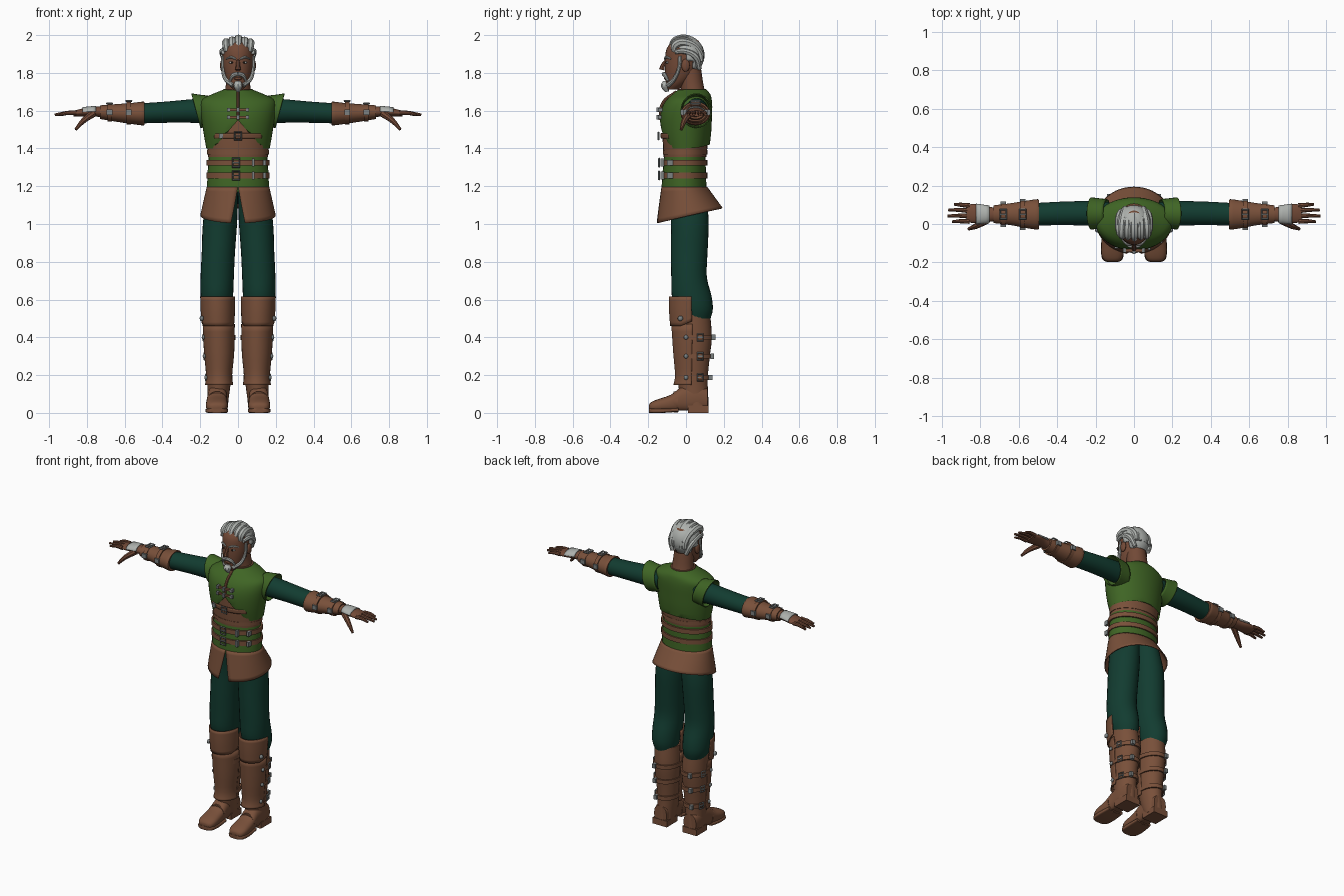
import bpy, bmesh, math
from math import sin, cos, pi, radians
from mathutils import Matrix, Vector

default_cube = bpy.data.objects.get("Cube")
if default_cube:
    bpy.data.objects.remove(default_cube)


def material(name, *rgb):
    mat = bpy.data.materials.new(name)
    mat.use_nodes = True
    mat.diffuse_color = (*rgb, 1)
    mat.node_tree.nodes["Principled BSDF"].inputs["Base Color"].default_value = (*rgb, 1)
    return mat


LEATHER = material("brown leather", .19, .08, .042)
SKIN = material("brown skin", .17, .068, .038)
GREEN = material("leaf green cloth", .05, .13, .018)
DARK = material("dark green cloth", .006, .045, .03)
HAIR = material("grey hair", .42, .44, .42)
METAL = material("steel", .2, .22, .22)
BLACK = material("dark iris", .012, .01, .008)


def finish(obj, name, mat, mirror=False, thick=0):
    obj.name = name
    obj.data.materials.clear()
    obj.data.materials.append(mat)
    bpy.ops.object.select_all(action='DESELECT')
    obj.select_set(True)
    bpy.context.view_layer.objects.active = obj
    bpy.ops.object.shade_smooth_by_angle(angle=radians(42))
    if thick:
        obj.modifiers.new("Thickness", 'SOLIDIFY').thickness = thick
    if mirror:
        obj.modifiers.new("Mirror", 'MIRROR')
    return obj


def from_bmesh(bm, name, mat, **kw):
    bmesh.ops.recalc_face_normals(bm, faces=bm.faces)
    mesh = bpy.data.meshes.new(name)
    bm.to_mesh(mesh)
    bm.free()
    obj = bpy.data.objects.new(name, mesh)
    bpy.context.collection.objects.link(obj)
    return finish(obj, name, mat, **kw)


def grid(name, rows, mat, closed=True, caps=False, **kw):
    bm = bmesh.new()
    vs = [[bm.verts.new(p) for p in row] for row in rows]
    n = len(rows[0])
    for a, b in zip(vs, vs[1:]):
        for i in range(n if closed else n - 1):
            j = (i + 1) % n
            bm.faces.new((a[i], a[j], b[j], b[i]))
    if caps:
        bm.faces.new(vs[0])
        bm.faces.new(vs[-1])
    return from_bmesh(bm, name, mat, **kw)


def smoothed(rings, k=3):
    # Catmull-Rom resampling between the given rings
    out = []
    for i in range(len(rings) - 1):
        a, b, c, d = (rings[min(max(i + o, 0), len(rings) - 1)] for o in (-1, 0, 1, 2))
        for s in range(k):
            t = s / k
            out.append([q + .5 * t * (r - p + t * (2*p - 5*q + 4*r - s2 + t * (3*(q - r) + s2 - p)))
                        for p, q, r, s2 in zip(a, b, c, d)])
    return out + [rings[-1]]


def loft(name, rings, mat, axis='z', arc=None, power=1, warp=None, smooth=True, n=28, **kw):
    # Each ring: position along the axis, centre (two), radii (two)
    start, end = arc or (0, 2 * pi)
    rows = []
    for t, a, b, ra, rb in smoothed(rings) if smooth else rings:
        row = []
        for i in range(n):
            ang = start + (end - start) * i / (n - 1 if arc else n)
            c, s = cos(ang), sin(ang)
            u = a + ra * math.copysign(abs(c) ** power, c)
            v = b + rb * math.copysign(abs(s) ** power, s)
            p = {'z': (u, v, t), 'x': (t, u, v), 'y': (u, t, v)}[axis]
            row.append(warp(*p) if warp else p)
        rows.append(row)
    return grid(name, rows, mat, closed=not arc, **kw)


def band(name, t, width, a, b, ra, rb, mat=LEATHER, axis='z', **kw):
    h = width / 2
    rings = [(t + o, a, b, ra + g, rb + g) for o, g in ((-h, -.01), (-h, 0), (h, 0), (h, -.01))]
    return loft(name, rings, mat, axis, smooth=False, **kw)


def ball(name, loc, scale, mat, **kw):
    bm = bmesh.new()
    m = Matrix.Translation(loc) @ Matrix.Diagonal((*scale, 1))
    bmesh.ops.create_uvsphere(bm, u_segments=20, v_segments=14, radius=1, matrix=m)
    return from_bmesh(bm, name, mat, **kw)


def box(name, loc, size, mat, normal=(0, 0, 1), **kw):
    bm = bmesh.new()
    turn = Vector(normal).to_track_quat('Z', 'Y').to_matrix().to_4x4()
    m = Matrix.Translation(loc) @ turn @ Matrix.Diagonal((*size, 1))
    bmesh.ops.create_cube(bm, size=1, matrix=m)
    return from_bmesh(bm, name, mat, **kw)


def tube(name, points, radii, mat, **kw):
    curve = bpy.data.curves.new(name, 'CURVE')
    curve.dimensions, curve.bevel_depth, curve.bevel_resolution = '3D', 1, 2
    curve.use_fill_caps, curve.resolution_u = True, 5
    spline = curve.splines.new('BEZIER')
    spline.bezier_points.add(len(points) - 1)
    for bp, p, r in zip(spline.bezier_points, points, radii):
        bp.co, bp.radius = p, r
        bp.handle_left_type = bp.handle_right_type = 'AUTO'
    obj = bpy.data.objects.new(name, curve)
    bpy.context.collection.objects.link(obj)
    bpy.ops.object.select_all(action='DESELECT')
    obj.select_set(True)
    bpy.context.view_layer.objects.active = obj
    bpy.ops.object.convert(target='MESH')
    return finish(bpy.context.view_layer.objects.active, name, mat, **kw)


def buckle(name, loc, normal, w=.036, h=.04, mirror=False):
    bpy.ops.mesh.primitive_torus_add(location=(0, 0, 0), major_segments=4, minor_segments=4,
                                     major_radius=1, minor_radius=.2)
    obj = bpy.context.object
    turn = Vector(normal).to_track_quat('Z', 'Y').to_matrix().to_4x4()
    size = Matrix.Diagonal((w * .7, h * .7, .025, 1))
    obj.data.transform(Matrix.Translation(loc) @ turn @ size @ Matrix.Rotation(pi / 4, 4, 'Z'))
    finish(obj, name + "_frame", METAL, mirror)
    box(name + "_tongue", loc, (w, .007, .01), METAL, normal, mirror=mirror)


# Torso layers
loft("waist_tunic", [(1.17, 0, -.01, .164, .12), (1.25, 0, -.01, .162, .116),
                     (1.37, 0, -.006, .155, .109)], GREEN)
loft("under_jerkin", [(1.355, 0, -.005, .158, .113), (1.45, 0, -.003, .168, .121),
                      (1.56, 0, 0, .18, .126)], LEATHER)


def vest_hem(x, y, z):
    lift = .15 * max(0, 1 - abs(x) / .13) if y < 0 else .02 * cos(x * 9)
    return x, y, max(z, 1.4 + lift)


loft("vest", [(1.40, 0, .003, .168, .12), (1.48, 0, 0, .182, .133), (1.56, 0, 0, .194, .137),
              (1.62, 0, .007, .2, .132), (1.66, 0, .018, .19, .118), (1.69, 0, .03, .13, .097),
              (1.715, 0, .033, .068, .07)], GREEN, warp=vest_hem, n=48)
loft("shoulder_caps", [(.14, .055, 1.6, .074, .08), (.19, .055, 1.6, .08, .086),
                       (.222, .055, 1.6, .084, .092)], GREEN, 'x', mirror=True, thick=.006,
     warp=lambda x, y, z: (x + (z - 1.6) * .25, y, z))
band("collar", 1.705, .022, 0, .03, .076, .076)
tube("front_seam", [(0, -.05, 1.7), (0, -.122, 1.64), (0, -.136, 1.55)], [.009] * 3, LEATHER)

# Chest clasps, chest strap and waist belts
for z in (1.605, 1.565):
    box("chest_clasp", (0, -.138, z), (.1, .014, .012), LEATHER)
    box("clasp_pin", (0, -.146, z), (.014, .02, .026), METAL)
    box("clasp_ends", (.05, -.136, z), (.016, .024, .02), METAL, mirror=True)
loft("chest_strap", [(1.452, 0, -.003, .172, .13), (1.48, 0, -.003, .174, .133)], LEATHER,
     arc=(1.24 * pi, 1.76 * pi), thick=.01)
buckle("chest_buckle", (0, -.145, 1.466), (0, -1, 0))
box("chest_strap_tip", (-.09, -.118, 1.466), (.022, .02, .026), METAL)
for z in (1.325, 1.257):
    band("waist_belt", z, .03, 0, -.01, .168, .124)
    buckle("waist_buckle", (-.01, -.142, z), (0, -1, 0), .036, .046)
    box("belt_loop", (.08, -.124, z), (.014, .02, .042), METAL)
    box("belt_tip", (.14, -.085, z), (.016, .03, .03), METAL)
band("back_wrap_strap", 1.38, .022, 0, -.005, .163, .118)

# Flared skirt with a front slit
skirt = []
for i in range(9):
    v = i / 8
    gap = .01 + .18 * v
    row = []
    for j in range(49):
        a = -pi / 2 + gap + (2 * pi - 2 * gap) * j / 48
        row.append(((.166 + .034 * v) * cos(a), -.008 + .026 * v + (.122 + .054 * v) * sin(a),
                    1.195 - v * (.15 - .04 * sin(a))))
    skirt.append(row)
grid("leather_skirt", skirt, LEATHER, closed=False, thick=.006)

# Legs and boots
loft("trousers", [(1.17, .075, .005, .075, .1), (1.02, .094, .02, .09, .1),
                  (.85, .104, .017, .088, .097), (.72, .11, .016, .088, .094),
                  (.62, .112, .03, .086, .105), (.55, .112, .047, .08, .095),
                  (.5, .108, .05, .068, .08)], DARK, caps=True, mirror=True)
loft("boot_shafts", [(.52, .105, .036, .076, .092), (.4, .1, .04, .079, .097),
                     (.3, .1, .036, .074, .09), (.18, .1, .035, .064, .08),
                     (.08, .105, .045, .056, .073), (.02, .108, .062, .053, .058)],
     LEATHER, caps=True, mirror=True)
loft("shin_guards", [(.148, .1, .03, .075, .097), (.2, .1, .03, .069, .088),
                     (.32, .1, .032, .08, .1), (.47, .102, .035, .085, .113)],
     LEATHER, arc=(pi, 2 * pi), mirror=True, thick=.006)
loft("knee_guards", [(.46, .106, .032, .088, .116), (.54, .107, .03, .091, .12),
                     (.615, .108, .03, .092, .121)], LEATHER, arc=(pi, 2 * pi), mirror=True,
     thick=.007, warp=lambda x, y, z: (x, y, z + max(0, y + .03) * .4 * (z < .53)))
loft("boot_feet", [(.115, .108, .07, .045, .058), (.05, .11, .08, .052, .075),
                   (-.02, .11, .072, .052, .068), (-.08, .112, .05, .056, .046),
                   (-.15, .112, .038, .058, .034), (-.185, .112, .032, .046, .024),
                   (-.196, .112, .03, .025, .012)], LEATHER, 'y', caps=True, power=.8,
     mirror=True, warp=lambda x, y, z: (x, y, max(z, .012)))
loft("soles", [(-.197, .112, .012, .03, .012), (-.18, .112, .012, .054, .012),
               (-.12, .112, .012, .06, .012), (-.04, .11, .016, .054, .01)],
     LEATHER, 'y', caps=True, power=.4, mirror=True)
box("heels", (.109, .065, .02), (.104, .11, .04), LEATHER, mirror=True)
band("instep_straps", -.055, .024, .111, .058, .056, .056, axis='y', mirror=True)
for z, r in ((.4, .1), (.3, .094), (.187, .084)):
    band("boot_strap", z, .026, .1, .04, r - .014, r + .006, mirror=True)
    buckle("boot_side_buckle", (.097 + r * .82, .075, z), (1, .25, 0), .03, .036, True)
    box("boot_strap_end", (.13, .045 + r, z), (.02, .02, .028), METAL, mirror=True)
    ball("boot_stud", (.097 + r * .86, 0, z), (.009, .012, .012), METAL, mirror=True)
ball("knee_stud", (.192, -.03, .5), (.011, .014, .014), METAL, mirror=True)

# Arms
loft("sleeves", [(.13, .055, 1.6, .06, .068), (.25, .056, 1.598, .063, .062),
                 (.38, .055, 1.592, .061, .056), (.53, .05, 1.585, .058, .053)],
     DARK, 'x', mirror=True)
loft("forearm_cuffs", [(.498, .05, 1.585, .066, .052), (.5, .05, 1.585, .079, .063),
                       (.56, .05, 1.585, .071, .056), (.64, .051, 1.588, .057, .047),
                       (.73, .051, 1.592, .046, .036)], LEATHER, 'x', caps=True, mirror=True)
for x, r in ((.578, .07), (.68, .056)):
    band("bracer_strap", x, .024, .05, 1.588, r + .004, r - .01, axis='x', mirror=True)
    buckle("bracer_buckle", (x, .05, 1.592 + r - .01), (0, 0, 1), .032, .05, True)
    for y in (.048 - r, .052 + r):
        box("bracer_fitting", (x, y, 1.592), (.03, .016, .028), METAL, mirror=True)

# Hands
loft("palms", [(.7, .05, 1.592, .036, .028), (.76, .05, 1.595, .039, .026),
               (.82, .054, 1.591, .049, .021), (.87, .055, 1.585, .046, .015)],
     SKIN, 'x', caps=True, mirror=True)
loft("hand_plates", [(.752, .05, 1.596, .046, .03), (.822, .052, 1.592, .054, .027)],
     HAIR, 'x', arc=(0, pi), mirror=True, thick=.005)
for y, tip in ((.014, .945), (.041, .97), (.069, .965), (.095, .935)):
    tube("finger", [(.855, y, 1.588), (.9, y * 1.05, 1.588), (tip, y * 1.12 - .004, 1.578)],
         [.013, .011, .007], SKIN, mirror=True)
tube("thumb", [(.765, .02, 1.586), (.82, -.01, 1.545), (.86, -.026, 1.5)],
     [.02, .015, .008], SKIN, mirror=True)

# Neck and head
loft("neck", [(1.66, 0, .045, .08, .074), (1.72, 0, .034, .066, .062),
              (1.82, 0, .016, .06, .064)], SKIN)
loft("head", [(1.712, 0, -.07, .026, .028), (1.74, 0, -.053, .05, .054),
              (1.78, 0, -.033, .067, .077), (1.83, 0, -.022, .078, .09),
              (1.88, 0, -.015, .081, .095), (1.93, 0, -.01, .08, .092),
              (1.97, 0, 0, .055, .066), (1.985, 0, 0, .02, .025)], SKIN, caps=True)
tube("nose", [(0, -.1, 1.872), (0, -.122, 1.84), (0, -.128, 1.816)], [.008, .011, .015], SKIN)
ball("ears", (.083, -.002, 1.84), (.012, .022, .034), SKIN, mirror=True)
ball("eyes", (.032, -.096, 1.855), (.015, .01, .007), HAIR, mirror=True)
ball("irises", (.032, -.104, 1.855), (.006, .004, .006), BLACK, mirror=True)
ball("lips", (0, -.106, 1.77), (.022, .01, .007), SKIN)

# Hair and beard
bm = bmesh.new()
bmesh.ops.create_uvsphere(bm, u_segments=28, v_segments=20, radius=1,
                          matrix=Matrix.Translation((0, .004, 1.893)) @ Matrix.Diagonal((.092, .094, .1, 1)))
bare = [v for v in bm.verts if v.co.y < -.01 and v.co.z < 1.915 or v.co.y < .03 and v.co.z < 1.855]
bmesh.ops.delete(bm, geom=bare, context='VERTS')
from_bmesh(bm, "hair_cap", HAIR, thick=.012)
for x in (-.06, -.03, .002, .034, .062):
    top = 1.978 - abs(x) * .35
    tube("swept_lock", [(x, -.083 + abs(x) * .3, top - .045), (x * 1.05, -.055, top - .008),
                        (x, .01, top), (x * .8, .07, top - .05), (x * .8, .082, 1.86)],
         [.014, .022, .022, .02, .014], HAIR)
tube("side_locks", [(.078, -.058, 1.91), (.084, -.01, 1.915), (.075, .05, 1.885), (.05, .072, 1.82)],
     [.011, .015, .018, .013], HAIR, mirror=True)
tube("sideburns", [(.08, -.032, 1.89), (.081, -.036, 1.83), (.066, -.062, 1.768), (.026, -.094, 1.735)],
     [.009, .009, .011, .014], HAIR, mirror=True)
tube("eyebrows", [(.012, -.111, 1.873), (.035, -.106, 1.883), (.062, -.081, 1.875)],
     [.005, .007, .004], HAIR, mirror=True)
tube("moustache", [(0, -.118, 1.795), (.024, -.112, 1.788), (.044, -.096, 1.758)],
     [.011, .011, .007], HAIR, mirror=True)
tube("goatee", [(0, -.105, 1.755), (0, -.108, 1.732), (0, -.1, 1.7)], [.016, .026, .009], HAIR)
